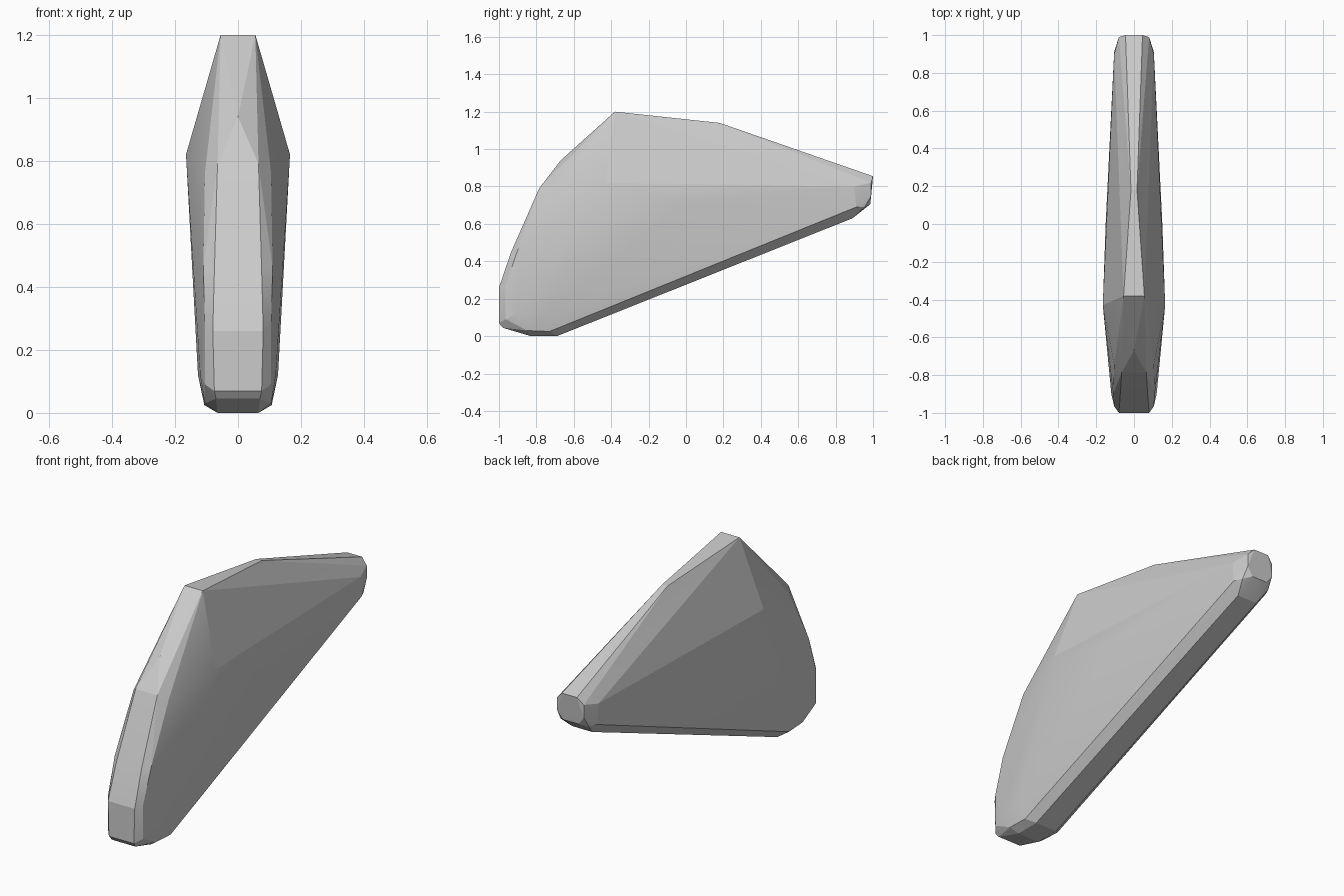
import bpy, bmesh

# Half-side outline points (half width, y, z), grouped by region
front_strip = [(0.075, -1.0, 0.07), (0.08, -1.0, 0.26), (0.075, -0.935, 0.45),
               (0.065, -0.785, 0.79), (0.0, -0.67, 0.94)]
front_shoulder = [(0.105, -0.965, 0.09), (0.105, -0.965, 0.27), (0.11, -0.90, 0.46),
                  (0.105, -0.745, 0.76), (0.12, -0.90, 0.12)]
ridge = [(0.055, -0.38, 1.2), (0.016, 0.18, 1.14)]
flank = [(0.165, -0.43, 0.82), (0.15, 0.0, 0.71), (0.127, -0.75, 0.12)]
foot = [(0.065, -0.83, 0.0), (0.065, -0.69, 0.0), (0.07, -0.98, 0.045),
        (0.105, -0.85, 0.03), (0.107, -0.73, 0.025)]
tail = [(0.045, 1.0, 0.855), (0.08, 0.99, 0.82), (0.08, 0.99, 0.75), (0.045, 0.985, 0.705),
        (0.105, 0.90, 0.80), (0.105, 0.91, 0.69), (0.085, 0.955, 0.69), (0.06, 0.89, 0.63)]

# Mirrored convex shell
bm = bmesh.new()
for x, y, z in front_strip + front_shoulder + ridge + flank + foot + tail:
    for s in ((1, -1) if x else (1,)):
        bm.verts.new((s * x, y, z))
hull = bmesh.ops.convex_hull(bm, input=bm.verts)
inner = {g for g in hull["geom_interior"] if isinstance(g, bmesh.types.BMVert)}
bmesh.ops.delete(bm, geom=list(inner), context='VERTS')
bmesh.ops.recalc_face_normals(bm, faces=bm.faces)

mesh = bpy.data.meshes.new("wedge_shell")
bm.to_mesh(mesh)
bm.free()
shell = bpy.data.objects.new("wedge_shell", mesh)
bpy.context.collection.objects.link(shell)

# Soft shading across shallow facets
bpy.context.view_layer.objects.active = shell
shell.select_set(True)
bpy.ops.object.shade_smooth_by_angle(angle=0.2)
